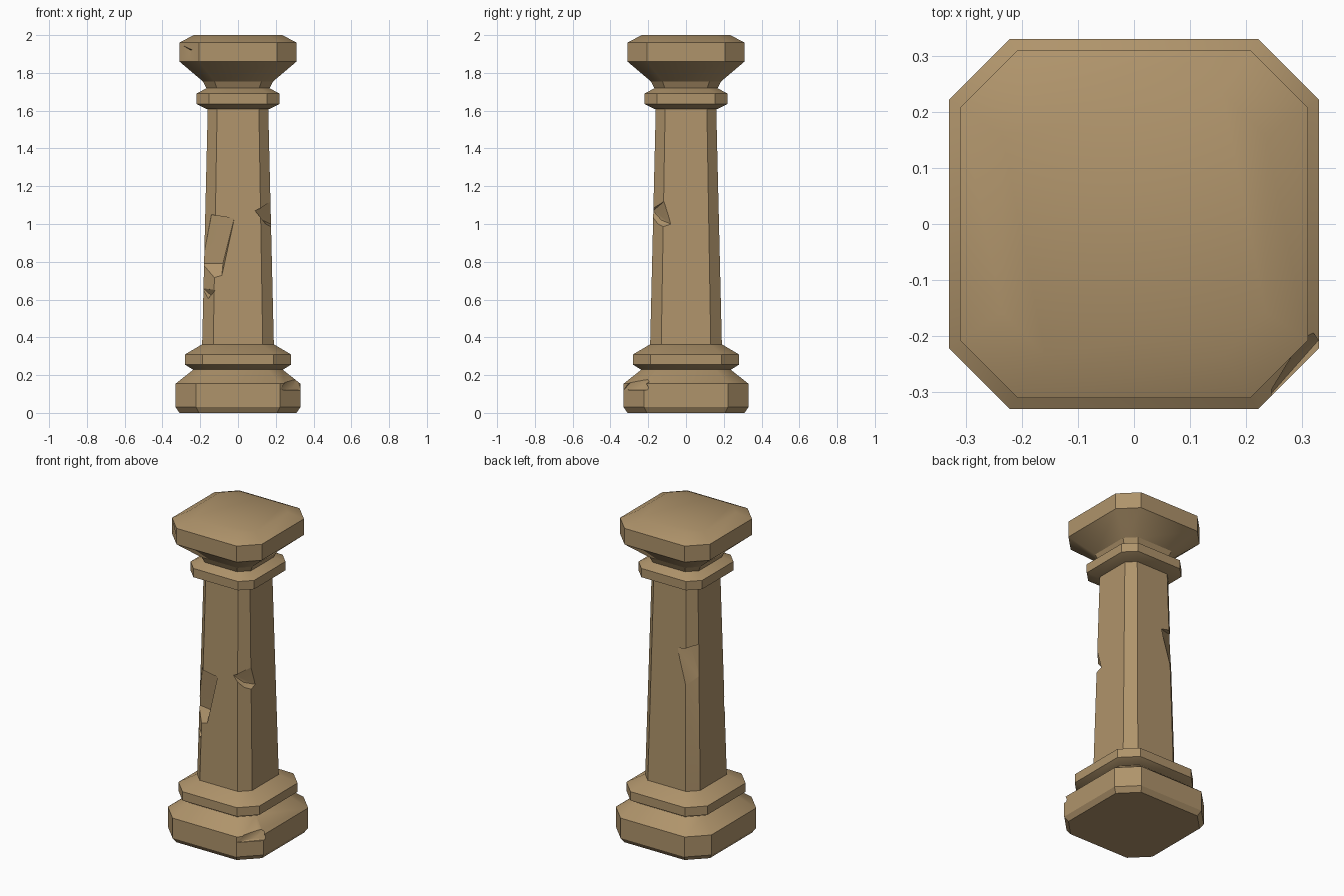
import bpy, bmesh, math

cube = bpy.data.objects.get("Cube")
if cube:
    bpy.data.objects.remove(cube, do_unlink=True)

stone = bpy.data.materials.new("sandstone")
stone.use_nodes = True
TAN = (0.43, 0.295, 0.147, 1)
stone.diffuse_color = TAN
stone.node_tree.nodes["Principled BSDF"].inputs["Base Color"].default_value = TAN


def add_object(name, bm):
    bmesh.ops.recalc_face_normals(bm, faces=bm.faces)
    mesh = bpy.data.meshes.new(name)
    bm.to_mesh(mesh)
    bm.free()
    mesh.materials.append(stone)
    obj = bpy.data.objects.new(name, mesh)
    bpy.context.collection.objects.link(obj)
    return obj


def activate(obj):
    bpy.ops.object.select_all(action='DESELECT')
    obj.select_set(True)
    bpy.context.view_layer.objects.active = obj


def chamfered_loft(name, profile, ratio=0.67):
    """Stack square rings with cut corners; profile holds (half width, height)."""
    bm = bmesh.new()
    rings = []
    for h, z in profile:
        c = h * ratio
        ring = []
        for k in range(4):
            co, si = round(math.cos(k * math.pi / 2)), round(math.sin(k * math.pi / 2))
            for x, y in ((h, -c), (h, c)):
                ring.append(bm.verts.new((x * co - y * si, x * si + y * co, z)))
        rings.append(ring)
    for low, high in zip(rings, rings[1:]):
        for i in range(8):
            j = (i + 1) % 8
            bm.faces.new((low[i], low[j], high[j], high[i]))
    bm.faces.new(rings[0][::-1])
    bm.faces.new(rings[-1])
    return add_object(name, bm)


def chip(target, points):
    """Knock a convex chunk out of the target."""
    bm = bmesh.new()
    for p in points:
        bm.verts.new(p)
    hull = bmesh.ops.convex_hull(bm, input=bm.verts[:])
    loose = [v for v in bm.verts if not v.link_faces]
    bmesh.ops.delete(bm, geom=loose, context='VERTS')
    cutter = add_object("chip_cutter", bm)
    cutter.hide_render = True
    mod = target.modifiers.new("chip", 'BOOLEAN')
    mod.operation = 'DIFFERENCE'
    mod.solver = 'EXACT'
    mod.object = cutter
    activate(target)
    bpy.ops.object.modifier_apply(modifier=mod.name)
    bpy.data.objects.remove(cutter, do_unlink=True)


# Stacked parts of the column
plinth = chamfered_loft("plinth", [(.31, 0), (.33, .03), (.33, .155), (.235, .23)])
lower_ring = chamfered_loft("lower_ring", [(.24, .23), (.28, .255), (.28, .31), (.195, .36), (.16, .37)])
shaft = chamfered_loft("shaft", [(.19, .355), (.16, 1.615)], 0.69)
upper_ring = chamfered_loft("upper_ring", [(.17, 1.61), (.22, 1.635), (.22, 1.69), (.165, 1.72), (.14, 1.73)], 0.7)
neck = chamfered_loft("neck", [(.165, 1.715), (.185, 1.755)])
capital = chamfered_loft("capital", [(.18, 1.75), (.31, 1.86), (.31, 1.96), (.235, 2)])

# Large break on the front corner of the shaft
chip(shaft, [(-.02, -.17, 1.03), (-.14, -.15, 1.05), (-.19, -.115, .79), (-.08, -.137, .79),
             (-.2, -.3, 1.05), (-.02, -.3, 1.0), (-.25, -.3, .56), (-.1, -.3, .56)])
# Small nick below it
chip(shaft, [(-.12, -.19, .65), (-.185, -.12, .66), (-.14, -.135, .62),
             (-.26, -.26, .68), (-.26, -.26, .52)])
# Notch on the other front corner
chip(shaft, [(.09, -.174, 1.07), (.174, -.115, 1.12), (.13, -.13, 1.02), (.174, -.08, 1.0),
             (.25, -.25, 1.13), (.25, -.25, .88)])
# Break on the rear corner
chip(shaft, [(-.06, .168, 1.23), (-.168, .11, 1.26), (-.12, .13, 1.25), (-.12, .178, 1.0),
             (-.177, .115, 1.07), (-.25, .25, 1.26), (-.25, .25, 1.0)])
# Pit in the capital corner
chip(capital, [(-.235, -.29, 1.92), (-.3, -.22, 1.95), (-.29, -.23, 1.88), (-.26, -.26, 1.87),
               (-.25, -.25, 1.92), (-.35, -.35, 1.92)])
# Broken plinth corner
chip(plinth, [(.22, -.33, .12), (.335, -.2, .12), (.285, -.24, .13), (.31, -.19, .19),
              (.27, -.26, .2), (.4, -.4, .12), (.4, -.4, .25)])

for part in (plinth, lower_ring, shaft, upper_ring, neck, capital):
    activate(part)
    bpy.ops.object.shade_smooth_by_angle(angle=math.radians(32))
